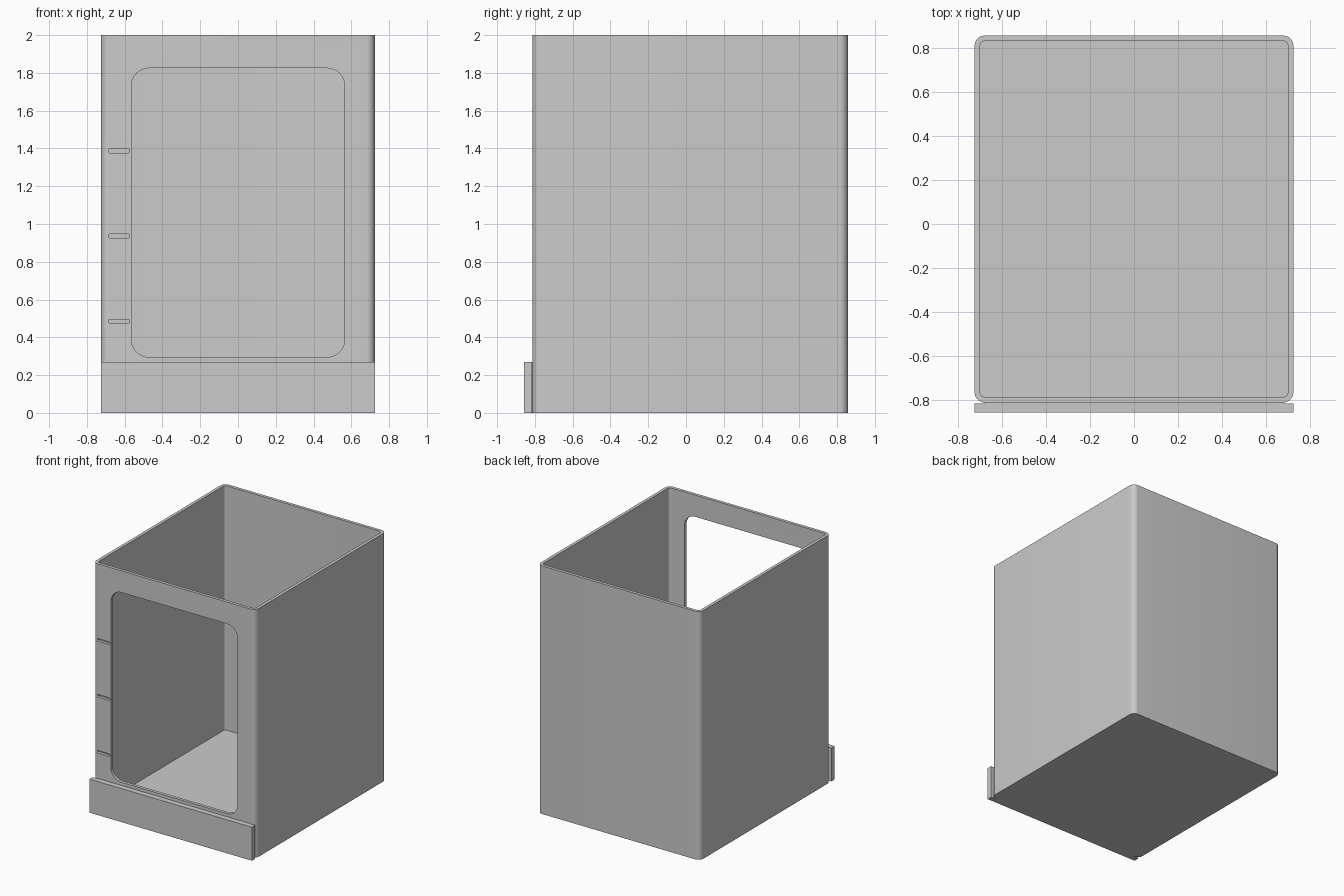
import bpy, bmesh
from math import cos, sin, pi
from mathutils import Matrix, Vector

if "Cube" in bpy.data.objects:
    bpy.data.objects.remove(bpy.data.objects["Cube"])

grey = bpy.data.materials.new("light grey")
grey.use_nodes = True
grey.diffuse_color = (0.6, 0.6, 0.6, 1)
grey.node_tree.nodes["Principled BSDF"].inputs["Base Color"].default_value = grey.diffuse_color


def rounded_block(name, width, depth, height, radius, place, segments=8):
    """Rounded rectangle in XY, extruded along Z, then placed by a matrix."""
    bm = bmesh.new()
    outline = []
    for corner, (sx, sy) in enumerate([(1, 1), (-1, 1), (-1, -1), (1, -1)]):
        cx, cy = sx * (width / 2 - radius), sy * (depth / 2 - radius)
        for i in range(segments + 1 if radius else 1):
            a = (corner + i / segments) * pi / 2
            outline.append(bm.verts.new((cx + radius * cos(a), cy + radius * sin(a), 0)))
    base = bm.faces.new(outline)
    top = bmesh.ops.extrude_face_region(bm, geom=[base])["geom"]
    bmesh.ops.translate(bm, vec=(0, 0, height),
                        verts=[v for v in top if isinstance(v, bmesh.types.BMVert)])
    bm.transform(place)
    bmesh.ops.recalc_face_normals(bm, faces=bm.faces)
    mesh = bpy.data.meshes.new(name)
    bm.to_mesh(mesh)
    bm.free()
    mesh.materials.append(grey)
    obj = bpy.data.objects.new(name, mesh)
    bpy.context.collection.objects.link(obj)
    return obj


def activate(obj):
    bpy.ops.object.select_all(action="DESELECT")
    obj.select_set(True)
    bpy.context.view_layer.objects.active = obj


def cut(target, cutter):
    cutter.hide_render = True
    mod = target.modifiers.new("cut", "BOOLEAN")
    mod.operation, mod.solver, mod.object = "DIFFERENCE", "EXACT", cutter
    activate(target)
    bpy.ops.object.modifier_apply(modifier=mod.name)
    bpy.data.objects.remove(cutter)


def front_cutter(name, x, z, width, height, radius):
    """Cutter running through the front wall only."""
    place = Matrix.Translation((x, -0.7, z)) @ Matrix.Rotation(pi / 2, 4, "X")
    return rounded_block(name, width, height, 0.2, radius, place)


# Open-topped box with rounded upright corners
front, back, half, wall, floor = -0.812, 0.857, 0.725, 0.025, 0.03
mid, depth = (front + back) / 2, back - front
box = rounded_block("box_shell", 2 * half, depth, 2, 0.045, Matrix.Translation((0, mid, 0)))
cut(box, rounded_block("cavity", 2 * (half - wall), depth - 2 * wall, 2.2, 0.02,
                       Matrix.Translation((0, mid, floor))))

# Front opening and the three slots beside it
cut(box, front_cutter("front_opening", 0, 1.06, 1.13, 1.53, 0.095))
for z in (0.485, 0.937, 1.387):
    cut(box, front_cutter("side_slot", -0.63, z, 0.11, 0.02, 0.006))
activate(box)
bpy.ops.object.shade_smooth_by_angle(angle=pi / 6)

# Low plate across the front foot, with its thin mounting strip
rounded_block("front_plate", 2 * half, 0.041, 0.27, 0, Matrix.Translation((0, -0.8365, 0)))
rounded_block("plate_mount", 1.36, 0.006, 0.27, 0, Matrix.Translation((0, -0.814, 0)))
